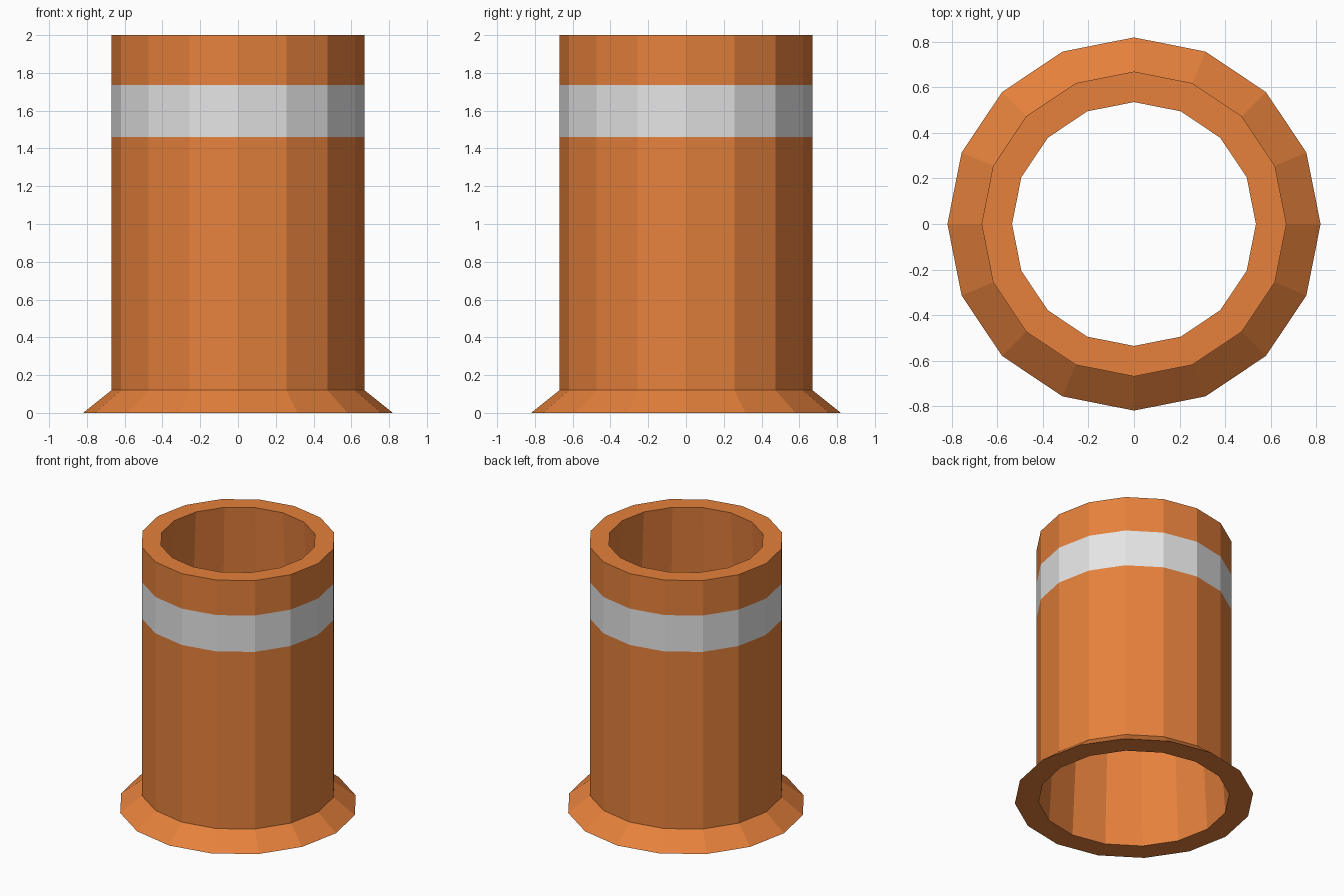
import bpy, bmesh, math

if "Cube" in bpy.data.objects:
    bpy.data.objects.remove(bpy.data.objects["Cube"])

SIDES = 16


def material(name, rgb):
    m = bpy.data.materials.new(name)
    m.diffuse_color = (*rgb, 1.0)
    m.use_nodes = True
    m.node_tree.nodes["Principled BSDF"].inputs["Base Color"].default_value = m.diffuse_color
    return m


orange = material("orange", (0.79, 0.22, 0.045))
white = material("white", (0.78, 0.78, 0.78))

# Closed wall section (radius, height): flared foot, straight outside, tapered bore
section = [(0.82, 0.0), (0.67, 0.12), (0.67, 1.46), (0.67, 1.735),
           (0.67, 2.0), (0.536, 2.0), (0.656, 0.0)]
BAND = 2  # section segment that carries the reflective stripe

bm = bmesh.new()
rings = []
for r, z in section:
    rings.append([bm.verts.new((r * math.cos(2 * math.pi * i / SIDES),
                                r * math.sin(2 * math.pi * i / SIDES), z))
                  for i in range(SIDES)])

# Skin neighbouring rings, wrapping around the section
for s, lower in enumerate(rings):
    upper = rings[(s + 1) % len(rings)]
    for i in range(SIDES):
        j = (i + 1) % SIDES
        face = bm.faces.new((lower[i], lower[j], upper[j], upper[i]))
        face.material_index = 1 if s == BAND else 0

bmesh.ops.recalc_face_normals(bm, faces=bm.faces)
mesh = bpy.data.meshes.new("barrel")
bm.to_mesh(mesh)
bm.free()
mesh.materials.append(orange)
mesh.materials.append(white)

# Hollow striped barrel with a flared foot
barrel = bpy.data.objects.new("barrel", mesh)
bpy.context.collection.objects.link(barrel)
